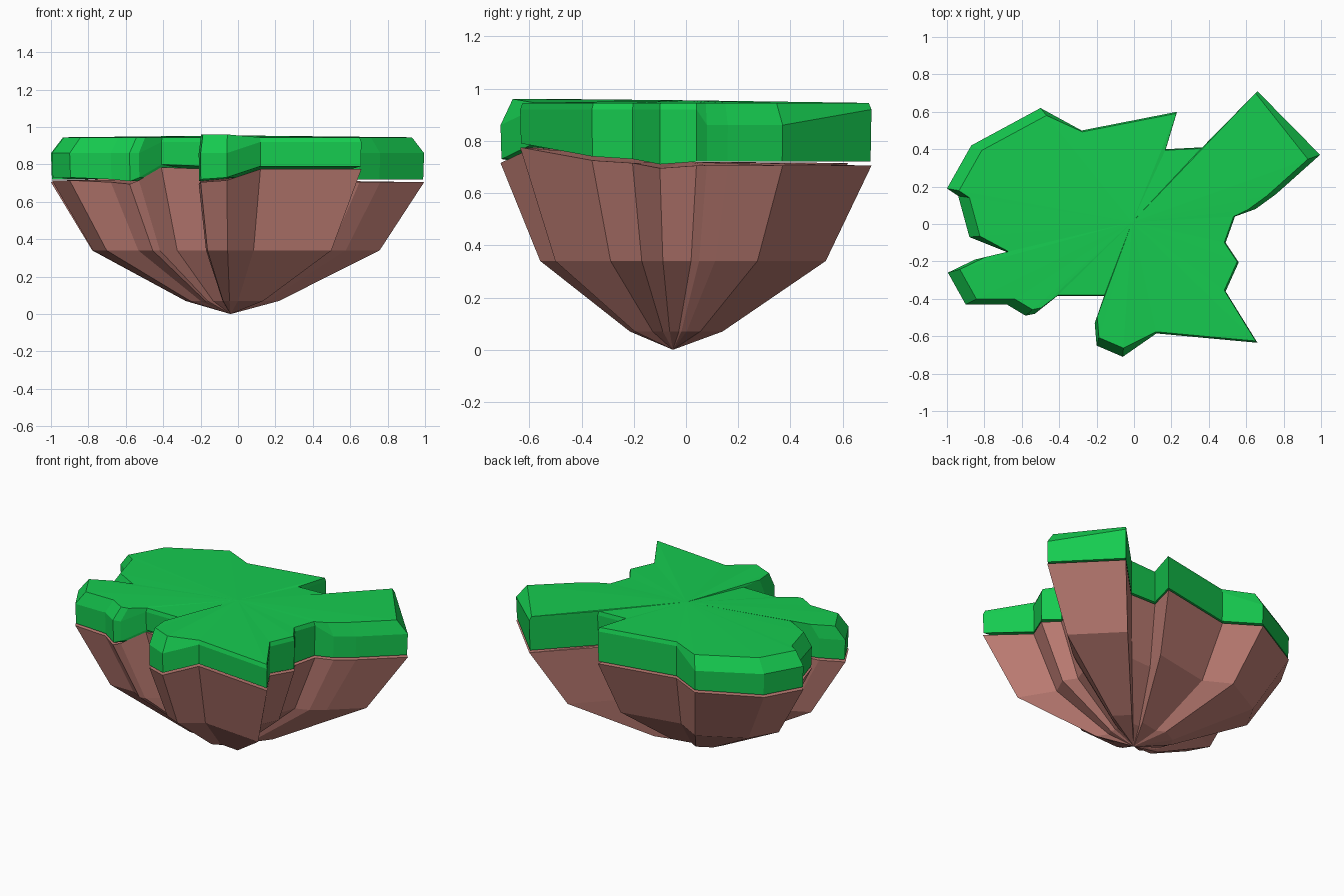
import bpy, bmesh

if "Cube" in bpy.data.objects:
    bpy.data.objects.remove(bpy.data.objects["Cube"])

# Coastline seen from above: x, y, height of the grass/rock seam
COAST = [
    (.995, .37, .72), (.66, .71, .72), (.365, .41, .72), (.17, .40, .73), (.23, .60, .72),
    (-.28, .50, .72), (-.50, .62, .73), (-.87, .42, .72), (-1.0, .19, .72), (-.94, .15, .72),
    (-.88, -.07, .73), (-.68, -.15, .74), (-.85, -.19, .73), (-.995, -.26, .73), (-.90, -.43, .73),
    (-.68, -.43, .72), (-.58, -.49, .71), (-.53, -.48, .73), (-.41, -.385, .80), (-.16, -.385, .79),
    (-.21, -.53, .71), (-.20, -.65, .72), (-.06, -.71, .73), (.12, -.585, .79), (.66, -.635, .79),
    (.49, -.36, .74), (.56, -.205, .73), (.49, -.10, .71), (.54, .04, .72), (.65, .08, .72), (.76, .16, .72),
]
# Corners whose top edge stays sharp instead of being bevelled inwards
SHARP = {1, 2, 3, 4, 5, 11, 18, 19, 23, 24, 25, 26, 27, 28}
TOP_CENTRE = (-.01, .01)
TIP = (-.04, -.05)


def ring(centre, scale, z):
    """Coastline scaled about a centre; scale and z are functions of index and seam height."""
    cx, cy = centre
    return [(cx + (x - cx) * scale(i), cy + (y - cy) * scale(i), z(i, s))
            for i, (x, y, s) in enumerate(COAST)]


def build(name, rings, bottom, top, colour):
    """Stack the rings and close both ends with a fan."""
    bm = bmesh.new()
    loops = [[bm.verts.new(p) for p in r] for r in rings]
    low, high = bm.verts.new(bottom), bm.verts.new(top)
    n = len(COAST)
    for i in range(n):
        j = (i + 1) % n
        bm.faces.new((low, loops[0][j], loops[0][i]))
        for a, b in zip(loops, loops[1:]):
            bm.faces.new((a[i], a[j], b[j], b[i]))
        bm.faces.new((loops[-1][i], loops[-1][j], high))
    bmesh.ops.recalc_face_normals(bm, faces=bm.faces[:])
    me = bpy.data.meshes.new(name)
    bm.to_mesh(me)
    bm.free()
    ob = bpy.data.objects.new(name, me)
    bpy.context.collection.objects.link(ob)
    mat = bpy.data.materials.new(name + "_colour")
    mat.diffuse_color = (*colour, 1)
    mat.use_nodes = True
    mat.node_tree.nodes["Principled BSDF"].inputs["Base Color"].default_value = mat.diffuse_color
    me.materials.append(mat)


# Rock: narrow tip, shallow cone, steep flank up to the seam
build("rock_base", [
    ring(TIP, lambda i: .25, lambda i, s: .07),
    ring(TIP, lambda i: .77, lambda i, s: .34),
    ring(TIP, lambda i: 1.0, lambda i, s: s - .015),
], (*TIP, 0), (*TOP_CENTRE, .72), (.50, .20, .17))

# Grass: vertical band with a bevelled rim and an almost flat fan on top
build("grass_cap", [
    ring(TOP_CENTRE, lambda i: .995, lambda i, s: s),
    ring(TOP_CENTRE, lambda i: 1.0, lambda i, s: .92 if i in SHARP else .86),
    ring(TOP_CENTRE, lambda i: .985 if i in SHARP else .935,
         lambda i, s: .96 if 20 <= i <= 22 else .945),
], (*TOP_CENTRE, .73), (*TOP_CENTRE, .955), (.008, .60, .08))
